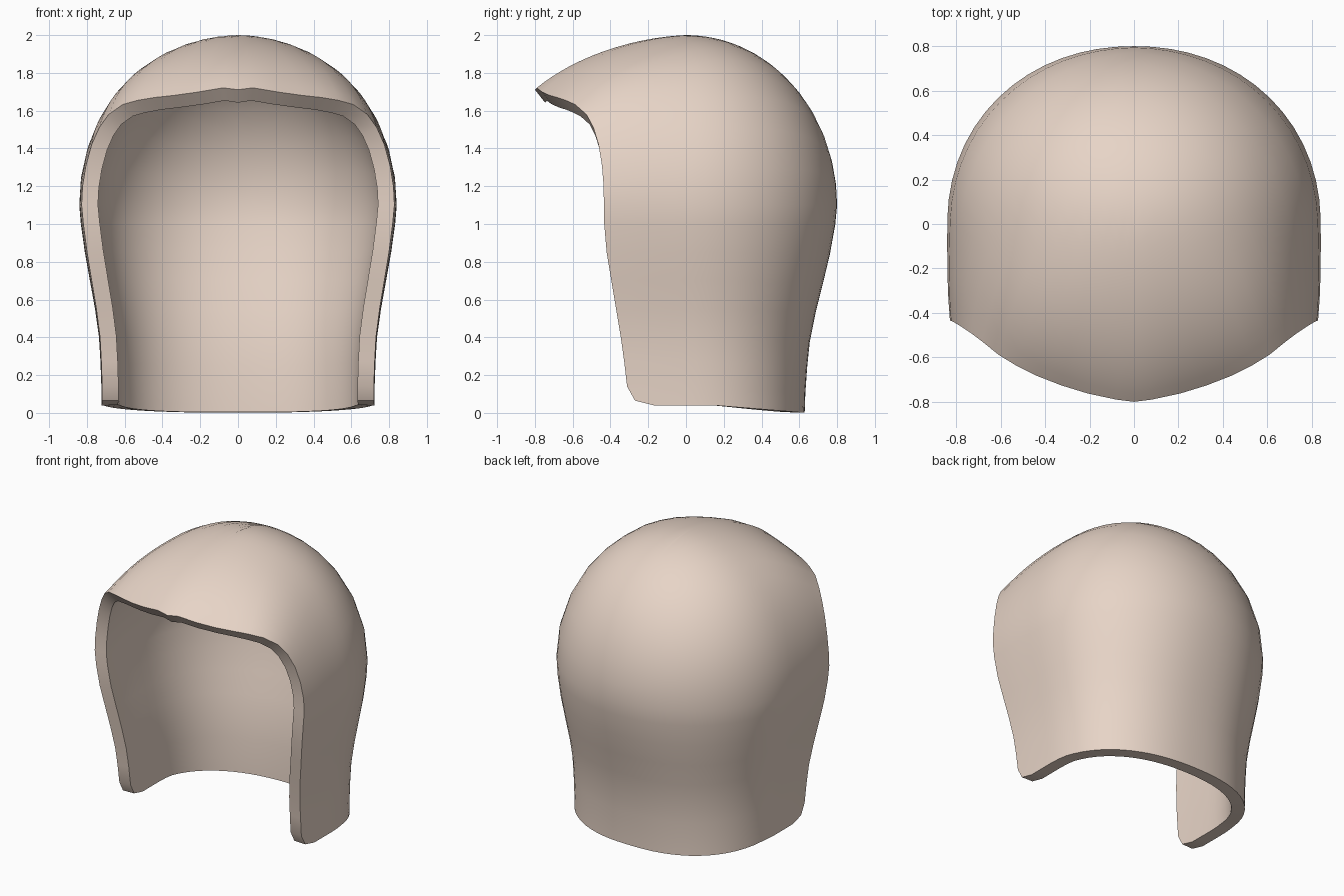
import bpy, bmesh
from math import sin, cos, atan2, radians, sqrt, pi
from mathutils import Vector

if "Cube" in bpy.data.objects:
    bpy.data.objects.remove(bpy.data.objects["Cube"])

ZC = 1.1          # height of the widest level, centre of the dome
COLS = 20
THICK = 0.087


def interp(table, z):
    for (z0, a0), (z1, a1) in zip(table, table[1:]):
        if z <= z1:
            t = max(0, (z - z0) / (z1 - z0))
            return a0 + (a1 - a0) * t
    return table[-1][1]


SIDE = [(0, .722), (.2, .724), (.4, .736), (.55, .757), (.7, .784), (.85, .811), (1.0, .832), (1.1, .839)]
BACK = [(0, .627), (.2, .634), (.4, .655), (.55, .686), (.7, .725), (.85, .762), (1.0, .79), (1.1, .80)]


def plan(x, y, z, n_front=3.2):
    """Squared radius measure of the rounded horizontal section (1 = on surface)."""
    front = y < 0
    n = n_front if front else 2.35 - .25 * min(z / 1.1, 1)
    a, b = interp(SIDE, z), (1.1 if front else interp(BACK, z))
    return (abs(x / a) ** n + abs(y / b) ** n) ** (2 / n)


def dome(d):
    """Project a unit direction from the dome centre onto the dome."""
    n = 3.2 - .75 * min(1, max(0, d.z) / .55)
    p = d / sqrt(plan(d.x, d.y, ZC, n) + (d.z / .9) ** 2)
    if p.y < 0:                          # slightly straighter brow
        p *= 1 - .012 * max(0, 1 - (p.x / .5) ** 2) * sin(pi * min(1, -p.y / .8)) * min(1, max(0, p.z) / .5)
    return p


# lower rows: (height, y of the front edge)
LOWER = [(.04, -.17), (.065, -.27), (.14, -.312), (.27, -.327), (.4, -.345), (.55, -.37),
         (.7, -.395), (.85, -.42), (1.0, -.433)]
# upper rows: front edge point and the elevation of the row's back end
UPPER = [(.828, -.435, 1.1, 0), (.823, -.436, 1.2, 7), (.805, -.445, 1.31, 15),
         (.775, -.463, 1.42, 24), (.735, -.49, 1.51, 33), (.685, -.527, 1.58, 41),
         (.61, -.588, 1.633, 49), (.53, -.637, 1.655, 56), (.44, -.682, 1.67, 63),
         (.33, -.725, 1.682, 69), (.21, -.762, 1.699, 76), (.08, -.79, 1.721, 84),
         (0, -.80, 1.711, 90)]

rows = []
for z, ye in LOWER:
    a = interp(SIDE, z)
    x = a * (1 - abs(ye / 1.1) ** 3.2) ** (1 / 3.2)
    start, row = atan2(ye, x), []
    for i in range(COLS + 1):
        ang = start + (radians(90) - start) * i / COLS
        c, s = cos(ang), sin(ang)
        r = 1 / sqrt(plan(c, s, z))
        drop = .04 * min(1, max(0, (r * s - .15) / .47)) * (1 - z / 1.1)
        row.append(Vector((0 if i == COLS else r * c, r * s, z - drop)))
    rows.append(row)
for x, y, z, e in UPPER:
    edge = Vector((x, y, z - ZC))
    d0 = edge.normalized()
    d1 = Vector((0, .8 * cos(radians(e)), .9 * sin(radians(e)))).normalized()
    flare = edge.length / dome(d0).length - 1     # ease the dome out to the opening edge
    row = []
    for i in range(COLS + 1):
        u = i / COLS
        p = dome(d0.slerp(d1, u)) * (1 + flare * (1 - u) ** 3)
        if x == 0 or i == COLS:
            p.x = 0
        row.append(p + Vector((0, 0, ZC)))
    rows.append(row)

# outer skin, both halves
bm = bmesh.new()
for side in (1, -1):
    grid = [[bm.verts.new((p.x * side, p.y, p.z)) for p in r] for r in rows]
    for r0, r1 in zip(grid, grid[1:]):
        for i in range(COLS):
            f = [r0[i], r0[i + 1], r1[i + 1], r1[i]]
            bm.faces.new(f if side == 1 else f[::-1])
bmesh.ops.remove_doubles(bm, verts=bm.verts, dist=.0005)
me = bpy.data.meshes.new("hood_shell")
bm.to_mesh(me)
bm.free()
hood = bpy.data.objects.new("hood_shell", me)
bpy.context.collection.objects.link(hood)

# wall thickness, inwards
sol = hood.modifiers.new("wall", 'SOLIDIFY')
sol.thickness = THICK
sol.offset = -1
bpy.context.view_layer.objects.active = hood
hood.select_set(True)
bpy.ops.object.modifier_apply(modifier="wall")
bpy.ops.object.shade_smooth_by_angle(angle=radians(40))

# warm clay colour
mat = bpy.data.materials.new("clay")
mat.diffuse_color = (.8, .66, .57, 1)
mat.use_nodes = True
mat.node_tree.nodes["Principled BSDF"].inputs["Base Color"].default_value = mat.diffuse_color
me.materials.append(mat)
